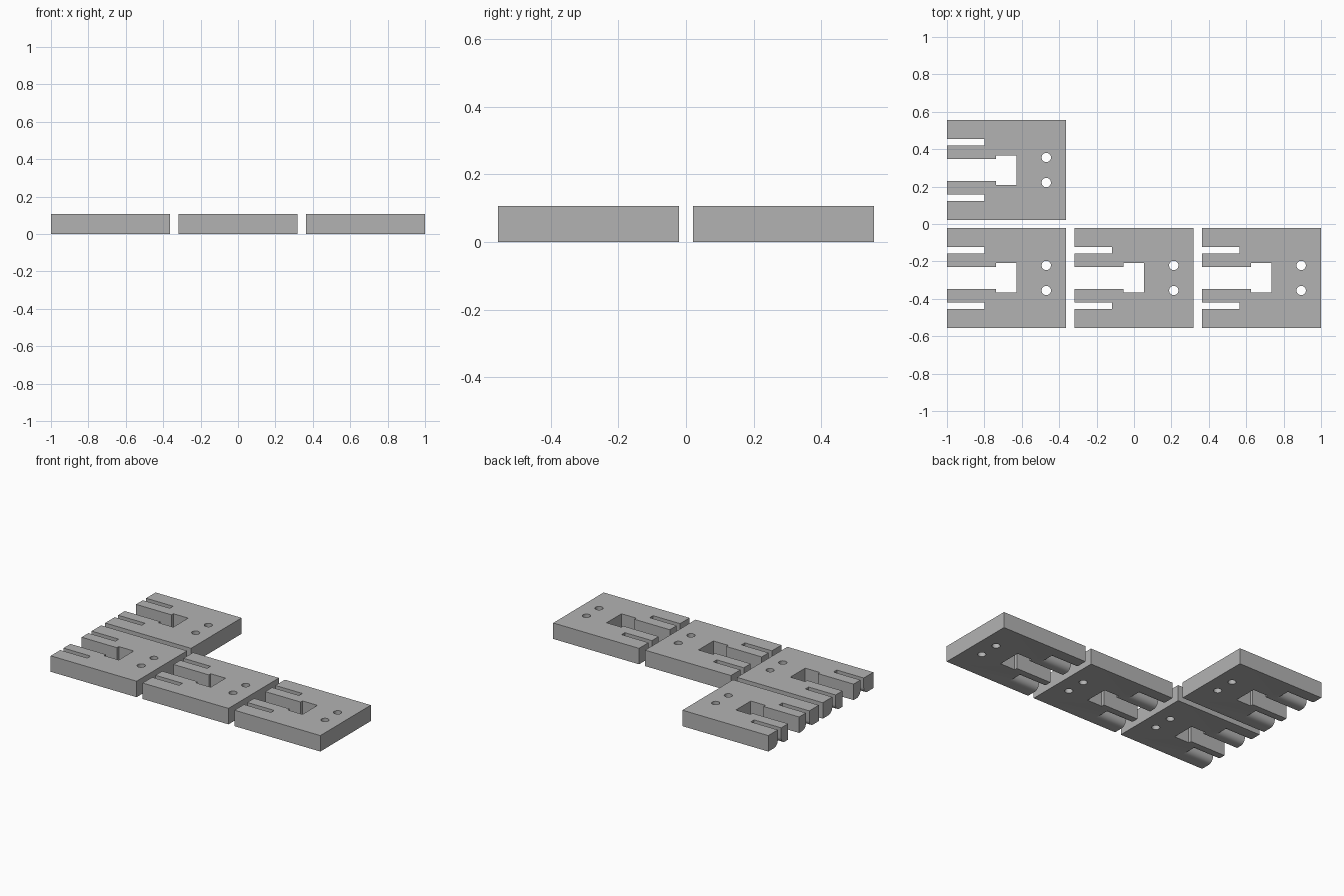
import bpy, bmesh, math
from mathutils import Vector

if "Cube" in bpy.data.objects:
    bpy.data.objects.remove(bpy.data.objects["Cube"])

L, W, H = 0.637, 0.535, 0.107      # block size
PITCH_X, PITCH_Y = 0.6815, 0.577   # spacing between blocks

grey = bpy.data.materials.new("plain grey")
grey.diffuse_color = (0.45, 0.45, 0.45, 1)
grey.use_nodes = True
grey.node_tree.nodes["Principled BSDF"].inputs["Base Color"].default_value = grey.diffuse_color


def prism(bm, points, direction):
    """Extrude a closed outline along a direction."""
    face = bm.faces.new([bm.verts.new(p) for p in points])
    out = bmesh.ops.extrude_face_region(bm, geom=[face])
    moved = [v for v in out["geom"] if isinstance(v, bmesh.types.BMVert)]
    bmesh.ops.translate(bm, verts=moved, vec=Vector(direction))


def make_object(name, bm):
    bmesh.ops.recalc_face_normals(bm, faces=bm.faces)
    mesh = bpy.data.meshes.new(name)
    bm.to_mesh(mesh)
    bm.free()
    mesh.materials.append(grey)
    ob = bpy.data.objects.new(name, mesh)
    bpy.context.collection.objects.link(ob)
    return ob


# Solid slab, fingers end at local x = 0
bm = bmesh.new()
prism(bm, [(0, -W/2, 0), (L, -W/2, 0), (L, W/2, 0), (0, W/2, 0)], (0, 0, H))
slab = make_object("slab", bm)

# Cutter: stepped central opening, two slots flared underneath, two holes
bm = bmesh.new()
half = [(-0.05, 0.059), (0.263, 0.059), (0.263, 0.079), (0.373, 0.079)]
outline = half + [(x, -y) for x, y in reversed(half)]
prism(bm, [(x, y, -0.05) for x, y in outline], (0, 0, H + 0.1))

hw, r = 0.0175, 0.04               # slot half width, lip radius
flare = [(hw, H + 0.05)]
for i in range(9):
    a = math.radians(90 * i / 8)
    flare.append((hw + r - r * math.cos(a), r - r * math.sin(a)))
flare.append((hw + r, -0.05))
section = flare + [(-y, z) for y, z in reversed(flare)]
for side in (-1, 1):
    prism(bm, [(-0.05, y + side * 0.149, z) for y, z in section], (0.25, 0, 0))
    ring = [(0.531 + 0.025 * math.cos(math.tau * i / 32),
             side * 0.067 + 0.025 * math.sin(math.tau * i / 32), -0.05)
            for i in range(32)]
    prism(bm, ring, (0, 0, H + 0.1))
cutter = make_object("cutter", bm)
cutter.hide_render = True

cut = slab.modifiers.new("cut", "BOOLEAN")
cut.operation = "DIFFERENCE"
cut.solver = "EXACT"
cut.object = cutter
bpy.context.view_layer.update()
block = bpy.data.meshes.new_from_object(
    slab.evaluated_get(bpy.context.evaluated_depsgraph_get()))
block.name = "slotted_block"
block.shade_smooth()
block.set_sharp_from_angle(angle=math.radians(30))
for ob in (slab, cutter):
    bpy.data.objects.remove(ob)

# Four blocks in an L layout
for n, (col, row) in enumerate([(0, 0), (1, 0), (2, 0), (0, 1)], 1):
    ob = bpy.data.objects.new(f"slotted_block_{n}", block)
    ob.location = (-1 + col * PITCH_X, (row - 0.5) * PITCH_Y, 0)
    bpy.context.collection.objects.link(ob)
